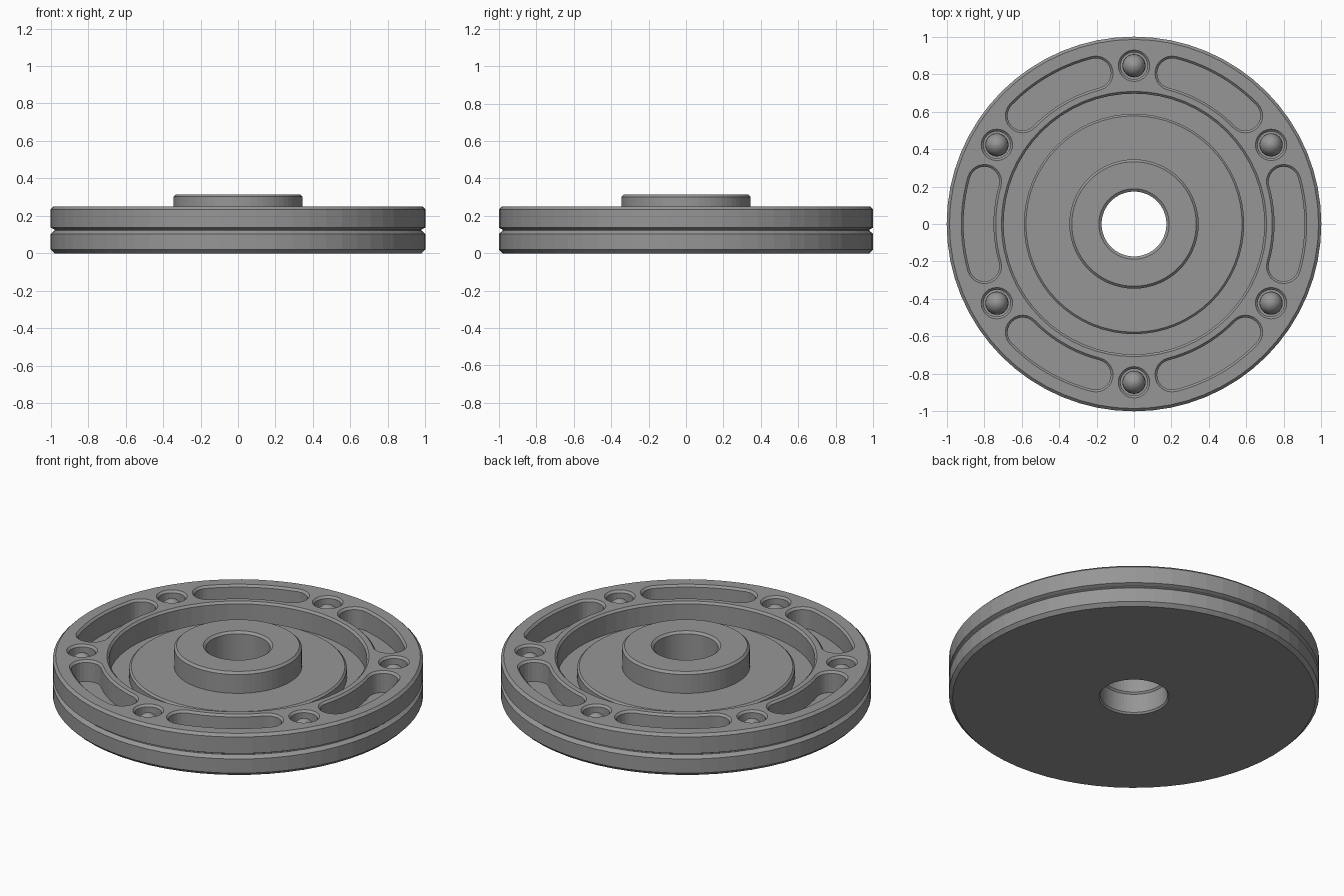
import bpy, bmesh
from math import sin, cos, pi, radians

if "Cube" in bpy.data.objects:
    bpy.data.objects.remove(bpy.data.objects["Cube"])

SEG = 64

# Dark grey metal
metal = bpy.data.materials.new("dark_metal")
metal.diffuse_color = (.305, .305, .305, 1)
metal.use_nodes = True
metal.node_tree.nodes["Principled BSDF"].inputs["Base Color"].default_value = metal.diffuse_color


def make_object(name, bm):
    bmesh.ops.recalc_face_normals(bm, faces=bm.faces)
    mesh = bpy.data.meshes.new(name)
    bm.to_mesh(mesh)
    bm.free()
    mesh.materials.append(metal)
    obj = bpy.data.objects.new(name, mesh)
    bpy.context.collection.objects.link(obj)
    return obj


def loft(bm, rings, closed=False):
    """Bridge successive vertex rings; cap the ends or close the loop."""
    rows = [[bm.verts.new(p) for p in ring] for ring in rings]
    pairs = list(zip(rows, rows[1:])) + ([(rows[-1], rows[0])] if closed else [])
    for a, b in pairs:
        for i in range(len(a)):
            j = (i + 1) % len(a)
            bm.faces.new((a[i], a[j], b[j], b[i]))
    if not closed:
        bm.faces.new(rows[0])
        bm.faces.new(rows[-1])


def circle(r, z, n=SEG):
    return [(r * cos(2 * pi * i / n), r * sin(2 * pi * i / n), z) for i in range(n)]


def slot_outline(mid, half, r, w, z, steps=12):
    """Curved slot with round ends; half = 0 gives a round hole."""
    pts = []
    for side, start in ((1, mid + half), (-1, mid - half)):
        cx, cy = r * cos(start), r * sin(start)
        base = start if side == 1 else start + pi
        for k in range(steps + 1):
            if half == 0 and k == steps:
                continue
            a = base + pi * k / steps
            pts.append((cx + w * cos(a), cy + w * sin(a), z))
        if half:
            rr = r - side * w
            for k in range(1, 10):
                a = start - side * 2 * half * k / 10
                pts.append((rr * cos(a), rr * sin(a), z))
    return pts


# Turned body: stepped bore, hub, plateau, ring recess, rim and side groove
profile = [(.19, 0), (.98, 0), (1, .02), (1, .104), (.98, .121), (.98, .127),
           (1, .137), (1, .235), (.985, .25), (.708, .25), (.696, .238),
           (.696, .125), (.588, .125), (.588, .18), (.577, .19), (.345, .19),
           (.345, .302), (.332, .315), (.188, .315), (.173, .303),
           (.173, .132), (.182, .122), (.182, .01)]
bm = bmesh.new()
loft(bm, [circle(r, z) for r, z in profile], closed=True)
body = make_object("flange_body", bm)

# Cutters for the six curved slots and six bolt holes, with chamfered mouths
levels = [(.125, 0), (.238, 0), (.25, .012), (.27, .032)]
bm = bmesh.new()
for i in range(6):
    a = radians(60 * i)
    loft(bm, [slot_outline(a, radians(15.8), .83, .08 + d, z) for z, d in levels])
    loft(bm, [slot_outline(a + radians(30), 0, .845, .072 + d, z) for z, d in levels])
cutter = make_object("pocket_cutter", bm)
cutter.hide_render = True

mod = body.modifiers.new("pockets", 'BOOLEAN')
mod.operation = 'DIFFERENCE'
mod.solver = 'EXACT'
mod.object = cutter
bpy.context.view_layer.objects.active = body
body.select_set(True)
bpy.ops.object.modifier_apply(modifier=mod.name)
bpy.data.objects.remove(cutter)

# Domed bolt heads sitting inside the holes
for i in range(6):
    a = radians(60 * i + 30)
    rings = [circle(.062, .12, 24)]
    rings += [circle(.062 * cos(t), .16 + .075 * sin(t), 24)
              for t in [radians(d) for d in (0, 15, 30, 45, 60, 75, 86)]]
    bm = bmesh.new()
    loft(bm, rings)
    bolt = make_object(f"bolt_head_{i + 1}", bm)
    bolt.location = (.845 * cos(a), .845 * sin(a), 0)
    for p in bolt.data.polygons:
        p.use_smooth = True
